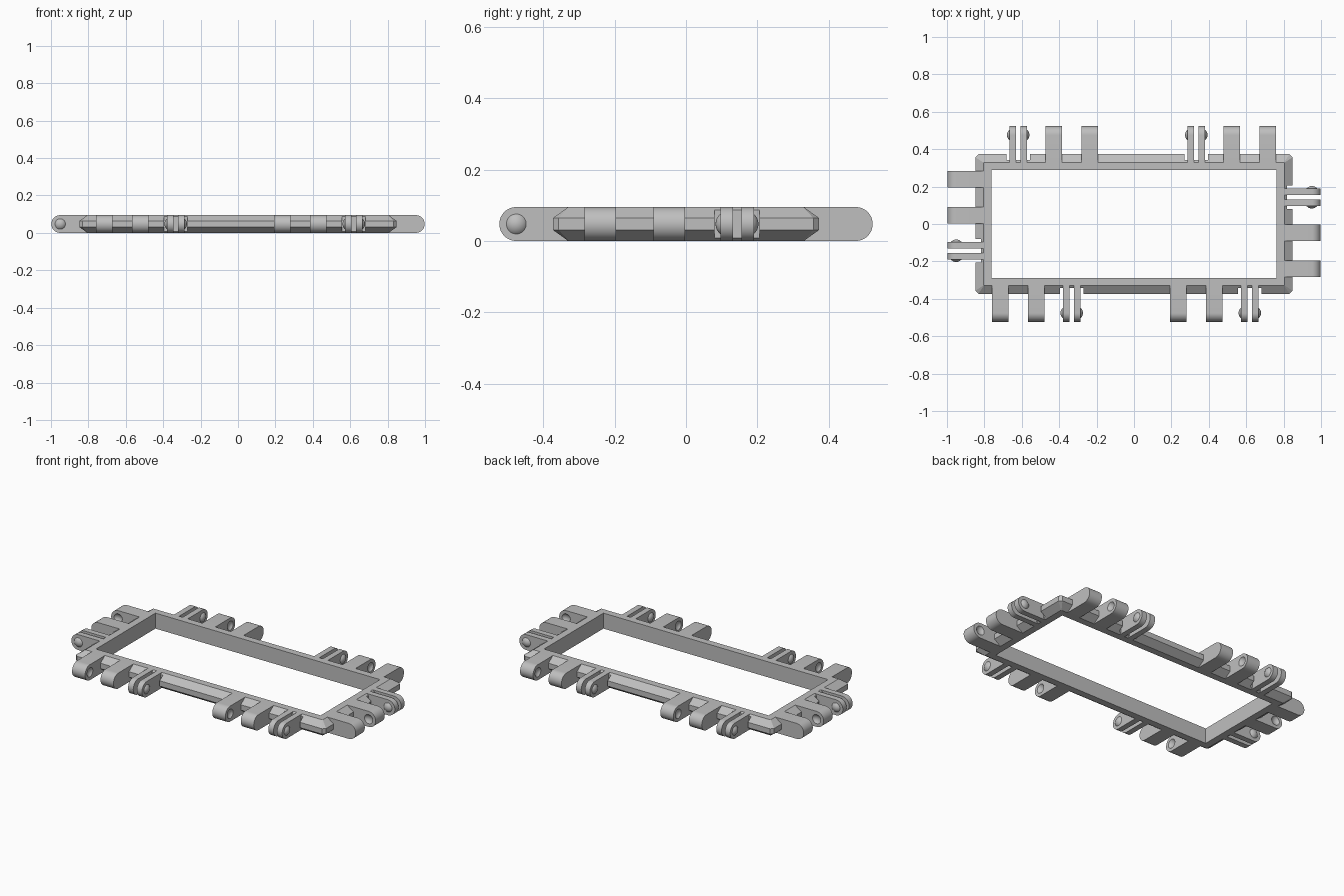
import bpy, bmesh, math
from mathutils import Matrix, Vector

cube = bpy.data.objects.get("Cube")
if cube:
    bpy.data.objects.remove(cube, do_unlink=True)

HEIGHT = 0.095
MID = HEIGHT / 2          # also the radius of the rounded tips
REACH = 0.193             # length of an arm from the frame to its tip
LUG_W = 0.088
PRONG_W, PRONG_GAP = 0.035, 0.024
CAP_R, CAP_H = 0.028, 0.013   # snap bump and its socket

grey = bpy.data.materials.new("matte_grey")
grey.use_nodes = True
colour = (0.52, 0.52, 0.52, 1)
grey.diffuse_color = colour
grey.node_tree.nodes["Principled BSDF"].inputs["Base Color"].default_value = colour


def make(name, bm, matrix=Matrix()):
    bmesh.ops.recalc_face_normals(bm, faces=bm.faces)
    mesh = bpy.data.meshes.new(name)
    bm.to_mesh(mesh)
    bm.free()
    mesh.materials.append(grey)
    ob = bpy.data.objects.new(name, mesh)
    ob.matrix_world = matrix
    bpy.context.collection.objects.link(ob)
    return ob


def activate(ob):
    bpy.ops.object.select_all(action='DESELECT')
    ob.select_set(True)
    bpy.context.view_layer.objects.active = ob


def smooth(ob):
    activate(ob)
    bpy.ops.object.shade_smooth_by_angle(angle=math.radians(30))


def cut(ob, cutter):
    cutter.hide_render = True
    mod = ob.modifiers.new("cut", 'BOOLEAN')
    mod.operation, mod.solver, mod.object = 'DIFFERENCE', 'EXACT', cutter
    activate(ob)
    bpy.ops.object.modifier_apply(modifier=mod.name)
    bpy.data.objects.remove(cutter, do_unlink=True)


def ring(bm, x, y, z, chamfer):
    """Rectangle loop with chamfered corners."""
    c = chamfer
    pts = [(x, y - c), (x - c, y), (c - x, y), (-x, y - c),
           (-x, c - y), (c - x, -y), (x - c, -y), (x, c - y)]
    return [bm.verts.new((px, py, z)) for px, py in pts]


def add_arm(bm, x, width):
    """Straight arm along +y with a rounded tip, centred on x."""
    pts = [(0, HEIGHT), (0, 0)]
    for i in range(25):
        a = -math.pi / 2 + math.pi * i / 24
        pts.append((REACH - MID + MID * math.cos(a), MID + MID * math.sin(a)))
    face = bm.faces.new([bm.verts.new((x - width / 2, y, z)) for y, z in pts])
    side = bmesh.ops.extrude_face_region(bm, geom=[face])["geom"]
    verts = [v for v in side if isinstance(v, bmesh.types.BMVert)]
    bmesh.ops.translate(bm, verts=verts, vec=(width, 0, 0))


def cap_sphere(bm, x):
    """Sphere whose slice at the side face has the bump's radius."""
    r = (CAP_R ** 2 + CAP_H ** 2) / (2 * CAP_H)
    place = Matrix.Translation((x, REACH - MID, MID)) @ Matrix.Rotation(math.pi / 2, 4, 'Y')
    return bmesh.ops.create_uvsphere(bm, u_segments=32, v_segments=24, radius=r, matrix=place)["verts"], r


def lug(name, matrix, socket_side):
    bm = bmesh.new()
    add_arm(bm, 0, LUG_W)
    ob = make(name, bm, matrix)
    bm = bmesh.new()
    r = (CAP_R ** 2 + CAP_H ** 2) / (2 * CAP_H)
    cap_sphere(bm, socket_side * (LUG_W / 2 + r - CAP_H))
    cut(ob, make("socket_cutter", bm, matrix))
    smooth(ob)


def clip(name, matrix):
    bm = bmesh.new()
    offset = (PRONG_W + PRONG_GAP) / 2
    for s in (-1, 1):
        add_arm(bm, s * offset, PRONG_W)
    smooth(make(name + "_prongs", bm, matrix))
    # Snap bumps on the outer faces
    bm = bmesh.new()
    face_x = PRONG_GAP / 2 + PRONG_W
    r = (CAP_R ** 2 + CAP_H ** 2) / (2 * CAP_H)
    for s in (-1, 1):
        verts, _ = cap_sphere(bm, s * (face_x + CAP_H - r))
        geom = set(verts)
        for v in verts:
            geom.update(v.link_edges)
            geom.update(v.link_faces)
        bmesh.ops.bisect_plane(bm, geom=list(geom), plane_co=(s * (face_x - 0.001), 0, 0),
                               plane_no=(s, 0, 0), clear_inner=True)
    smooth(make(name + "_bumps", bm, matrix))


# Frame: bevelled outside, straight inside
IN_X, IN_Y, TOP_X, TOP_Y, OUT_X, OUT_Y = 0.762, 0.288, 0.805, 0.33, 0.848, 0.373
bm = bmesh.new()
loops = [ring(bm, IN_X, IN_Y, 0, 0.0), ring(bm, TOP_X, TOP_Y, 0, 0.002),
         ring(bm, OUT_X, OUT_Y, 0.031, 0.016), ring(bm, OUT_X, OUT_Y, 0.064, 0.016),
         ring(bm, TOP_X, TOP_Y, HEIGHT, 0.002), ring(bm, IN_X, IN_Y, HEIGHT, 0.0)]
for a, b in zip(loops, loops[1:] + loops[:1]):
    for i in range(8):
        j = (i + 1) % 8
        bm.faces.new((a[i], a[j], b[j], b[i]))
bmesh.ops.remove_doubles(bm, verts=bm.verts, dist=0.0001)
frame = make("frame", bm)

# Hinge groups: each is a clip followed by two lugs along the side
LONG, SHORT = (-0.619, 0.333), (-0.143,)
SIDES = [("back", 0, TOP_Y, LONG), ("left_end", -90, TOP_X, SHORT),
         ("front", 180, TOP_Y, LONG), ("right_end", 90, TOP_X, SHORT)]
for side, angle, root, starts in SIDES:
    turn = Matrix.Rotation(math.radians(angle), 4, 'Z')
    for n, start in enumerate(starts, 1):
        def at(x):
            return turn @ Matrix.Translation((x, root, 0))
        label = f"{side}_{n}"
        # Clearance notch in the frame around the clip
        bm = bmesh.new()
        bmesh.ops.create_cube(bm, size=1, matrix=Matrix.Translation((0, 0.062, MID))
                              @ Matrix.Diagonal((0.125, 0.1, 0.2, 1)))
        cut(frame, make("notch_cutter", bm, at(start)))
        clip(label + "_clip", at(start))
        lug(label + "_inner_lug", at(start + 0.19), 1)
        lug(label + "_outer_lug", at(start + 0.383), -1)
